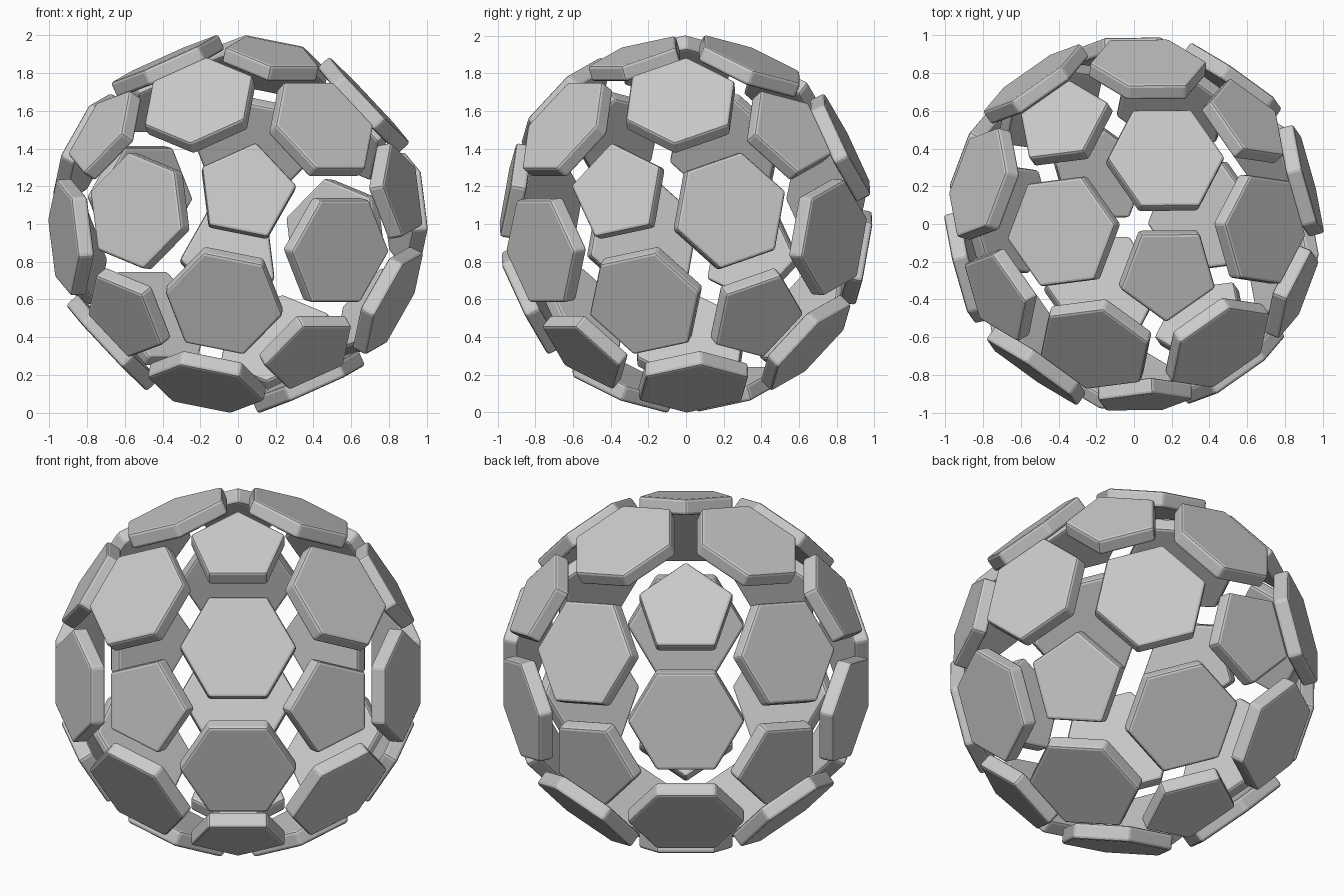
import bpy, bmesh
from math import cos, sin, pi, radians
from mathutils import Vector, Matrix

if "Cube" in bpy.data.objects:
    bpy.data.objects.remove(bpy.data.objects["Cube"])

EDGE = 0.317          # side length of every panel
THICK = 0.088         # panel thickness
HEX_DIST = 0.961      # centre of ball to outer hexagon face
PENT_DIST = 0.966     # centre of ball to outer pentagon face
TILT = radians(19.5)  # lean of the uppermost pentagon
TURN = radians(-55)   # compass direction of that lean
CENTRE = Vector((0, 0, 1))


def frame(x, z):
    """Rotation matrix with columns x, z cross x, z."""
    x = (x - z * x.dot(z)).normalized()
    return Matrix((x, z.cross(x), z)).transposed()


def panel(name, normal, towards, sides, dist, phase):
    """Bevelled prism facing along normal, first corner turned from towards."""
    radius = EDGE / (2 * sin(pi / sides))
    rot = frame(towards, normal)
    bm = bmesh.new()
    rings = []
    for h in (dist - THICK, dist):
        rings.append([bm.verts.new(rot @ Vector((
            radius * cos(phase + 2 * pi * i / sides),
            radius * sin(phase + 2 * pi * i / sides), h)))
            for i in range(sides)])
    low, top = rings
    bm.faces.new(top)
    bm.faces.new(low[::-1])
    for i in range(sides):
        j = (i + 1) % sides
        bm.faces.new((low[i], low[j], top[j], top[i]))
    mesh = bpy.data.meshes.new(name)
    bm.to_mesh(mesh)
    bm.free()
    ob = bpy.data.objects.new(name, mesh)
    ob.location = CENTRE
    bpy.context.collection.objects.link(ob)
    mod = ob.modifiers.new("edge_bevel", 'BEVEL')
    mod.width = 0.015
    mod.segments = 2
    mod.limit_method = 'ANGLE'
    mod.angle_limit = radians(30)


# Icosahedron guide: corners carry pentagons, faces carry hexagons
guide = bmesh.new()
bmesh.ops.create_icosphere(guide, subdivisions=1, radius=1)
first = max(guide.verts, key=lambda v: v.co.z)
neighbour = first.link_edges[0].other_vert(first)
source = frame(neighbour.co.copy(), first.co.normalized())

# Turn the guide so the top pentagon leans to the front right
lean = Vector((cos(TURN), sin(TURN), 0))
up = Vector((0, 0, 1))
target = frame(up * sin(TILT) - lean * cos(TILT),
               up * cos(TILT) + lean * sin(TILT))
turn = (target @ source.transposed()).to_4x4()
bmesh.ops.transform(guide, matrix=turn, verts=guide.verts)

# Pentagon panels: a corner points to the neighbouring pentagon
for n, v in enumerate(guide.verts, 1):
    other = v.link_edges[0].other_vert(v).co
    panel(f"pentagon_panel_{n:02d}", v.co.normalized(), other.copy(),
          5, PENT_DIST, 0)

# Hexagon panels: a side faces each neighbouring pentagon
for n, f in enumerate(guide.faces, 1):
    panel(f"hexagon_panel_{n:02d}", f.calc_center_median().normalized(),
          f.verts[0].co.copy(), 6, HEX_DIST, pi / 6)
guide.free()
